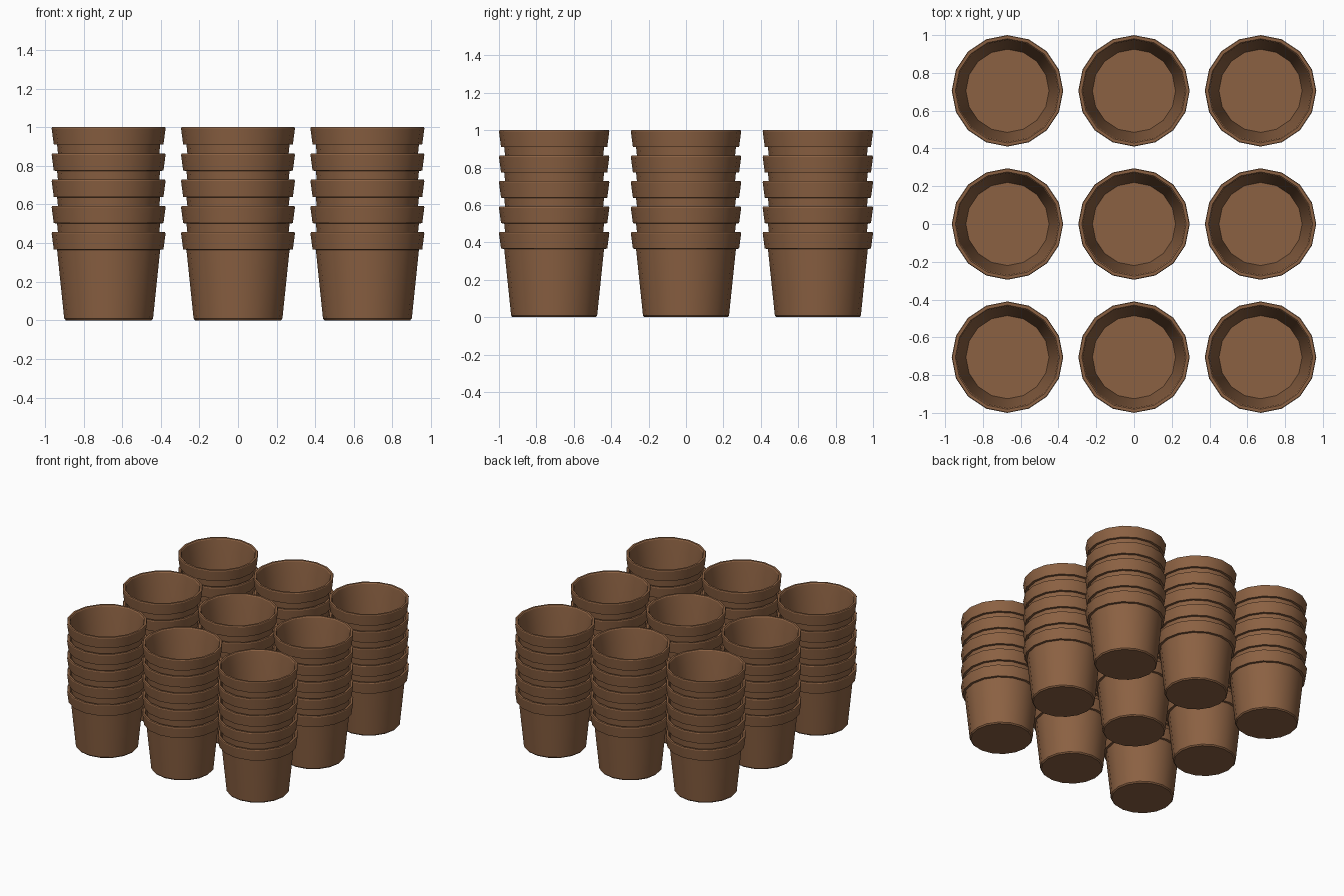
import bpy, math

if "Cube" in bpy.data.objects:
    bpy.data.objects.remove(bpy.data.objects["Cube"])

SIDES = 16
STEP_Z = 0.136          # height gained by each nested pot
STEP_X, STEP_Y = 0.67, 0.705
PER_STACK = 5

clay = bpy.data.materials.new("brown clay")
clay.diffuse_color = (0.26, 0.12, 0.055, 1)
clay.use_nodes = True
clay.node_tree.nodes["Principled BSDF"].inputs["Base Color"].default_value = clay.diffuse_color

# (radius, height): outside wall from the base up, over the rim, down the inside
PROFILE = [(0.222, 0.0), (0.230, 0.009), (0.267, 0.365), (0.284, 0.367),
           (0.295, 0.449), (0.292, 0.456), (0.276, 0.456), (0.270, 0.449),
           (0.258, 0.367), (0.220, 0.014)]


def pot_mesh():
    """Revolve the profile and close base and inside floor."""
    verts, faces = [], []
    for r, z in PROFILE:
        for i in range(SIDES):
            a = 2 * math.pi * i / SIDES
            verts.append((r * math.cos(a), r * math.sin(a), z))
    for k in range(len(PROFILE) - 1):
        for i in range(SIDES):
            j = (i + 1) % SIDES
            a, b = k * SIDES, (k + 1) * SIDES
            faces.append((a + i, a + j, b + j, b + i))
    last = (len(PROFILE) - 1) * SIDES
    faces.append(tuple(reversed(range(SIDES))))           # underside
    faces.append(tuple(range(last, last + SIDES)))        # inside floor
    mesh = bpy.data.meshes.new("flower_pot")
    mesh.from_pydata(verts, [], faces)
    mesh.materials.append(clay)
    return mesh


# Smooth the shared pot mesh once, keeping the rim and base edges sharp
mesh = pot_mesh()
first = bpy.data.objects.new("flower_pot", mesh)
bpy.context.collection.objects.link(first)
bpy.context.view_layer.objects.active = first
first.select_set(True)
bpy.ops.object.shade_smooth_by_angle(angle=math.radians(30))
bpy.data.objects.remove(first)

# Three by three stacks of nested pots
for row in range(3):
    for col in range(3):
        for level in range(PER_STACK):
            pot = bpy.data.objects.new(f"pot_row{row + 1}_stack{col + 1}_level{level + 1}", mesh)
            pot.location = ((col - 1) * STEP_X, (row - 1) * STEP_Y, level * STEP_Z)
            bpy.context.collection.objects.link(pot)
